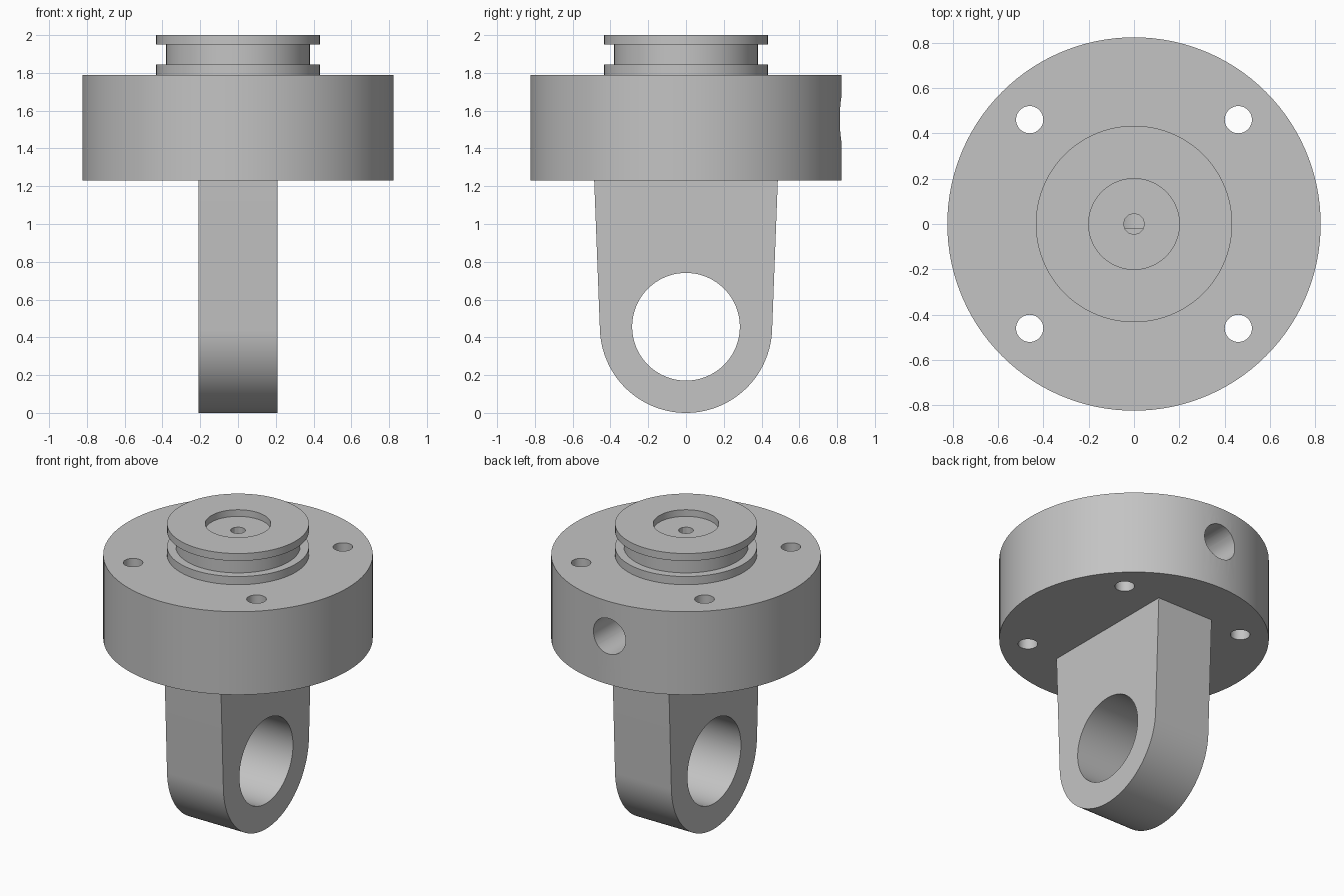
import bpy, bmesh
from math import sin, cos, pi, atan, radians
from mathutils import Matrix

cube = bpy.data.objects.get("Cube")
if cube:
    bpy.data.objects.remove(cube, do_unlink=True)

grey = bpy.data.materials.new("plain grey")
grey.use_nodes = True
grey.diffuse_color = (0.55, 0.55, 0.55, 1)
grey.node_tree.nodes["Principled BSDF"].inputs["Base Color"].default_value = grey.diffuse_color


def finish(name, bm):
    bmesh.ops.recalc_face_normals(bm, faces=bm.faces)
    mesh = bpy.data.meshes.new(name)
    bm.to_mesh(mesh)
    bm.free()
    mesh.materials.append(grey)
    obj = bpy.data.objects.new(name, mesh)
    bpy.context.collection.objects.link(obj)
    return obj


def lathe(name, profile, steps=120):
    """Revolve (radius, height) points about z."""
    bm = bmesh.new()
    verts = [bm.verts.new((r, 0, z)) for r, z in profile]
    edges = [bm.edges.new(pair) for pair in zip(verts, verts[1:])]
    bmesh.ops.spin(bm, geom=verts + edges, cent=(0, 0, 0), axis=(0, 0, 1),
                   angle=2 * pi, steps=steps)
    bmesh.ops.remove_doubles(bm, verts=bm.verts, dist=0.0001)
    return finish(name, bm)


def rod(name, radius, length, centre, axis="Z", sides=48):
    turn = {"X": Matrix.Rotation(pi / 2, 4, "Y"),
            "Y": Matrix.Rotation(pi / 2, 4, "X"), "Z": Matrix()}[axis]
    bm = bmesh.new()
    bmesh.ops.create_cone(bm, cap_ends=True, segments=sides, radius1=radius,
                          radius2=radius, depth=length,
                          matrix=Matrix.Translation(centre) @ turn)
    cutter = finish(name, bm)
    cutter.hide_render = True
    return cutter


def drill(obj, cutter):
    bpy.context.view_layer.objects.active = obj
    mod = obj.modifiers.new("hole", "BOOLEAN")
    mod.operation, mod.solver, mod.object = "DIFFERENCE", "EXACT", cutter
    bpy.ops.object.modifier_apply(modifier=mod.name)
    bpy.data.objects.remove(cutter, do_unlink=True)


def shade(obj):
    bpy.ops.object.select_all(action="DESELECT")
    obj.select_set(True)
    bpy.context.view_layer.objects.active = obj
    bpy.ops.object.shade_smooth_by_angle(angle=radians(30))


# Flange with grooved spigot and shallow top recess
base, top = 1.23, 1.79
flange = lathe("flange_and_spigot", [
    (0, base), (0.823, base), (0.823, top), (0.433, top), (0.433, 1.845),
    (0.38, 1.845), (0.38, 1.95), (0.433, 1.95), (0.433, 2), (0.2, 2),
    (0.2, 1.955), (0, 1.955)])

# Bolt holes, rear port and the small bore that meets it
for sx in (-1, 1):
    for sy in (-1, 1):
        drill(flange, rod("bolt_hole", 0.06, 1, (sx * 0.46, sy * 0.46, 1.5)))
drill(flange, rod("rear_port", 0.12, 1.02, (0, 0.49, 1.555), "Y"))
drill(flange, rod("centre_bore", 0.046, 0.5, (0, 0, 1.8), sides=12))
shade(flange)

# Tapered tang with rounded end
r, half, wide = 0.456, 0.21, 0.486
tilt = atan((wide - r) / (base - r))
outline = [(wide, base)]
for i in range(65):
    a = -tilt - (pi - 2 * tilt) * i / 64
    outline.append((r * cos(a), r + r * sin(a)))
outline.append((-wide, base))
bm = bmesh.new()
face = bm.faces.new([bm.verts.new((-half, y, z)) for y, z in outline])
new = bmesh.ops.extrude_face_region(bm, geom=[face])["geom"]
bmesh.ops.translate(bm, vec=(2 * half, 0, 0),
                    verts=[v for v in new if isinstance(v, bmesh.types.BMVert)])
tang = finish("tang", bm)

# Pin eye through the tang
drill(tang, rod("pin_eye", 0.285, 1, (0, 0, r), "X", 96))
shade(tang)
